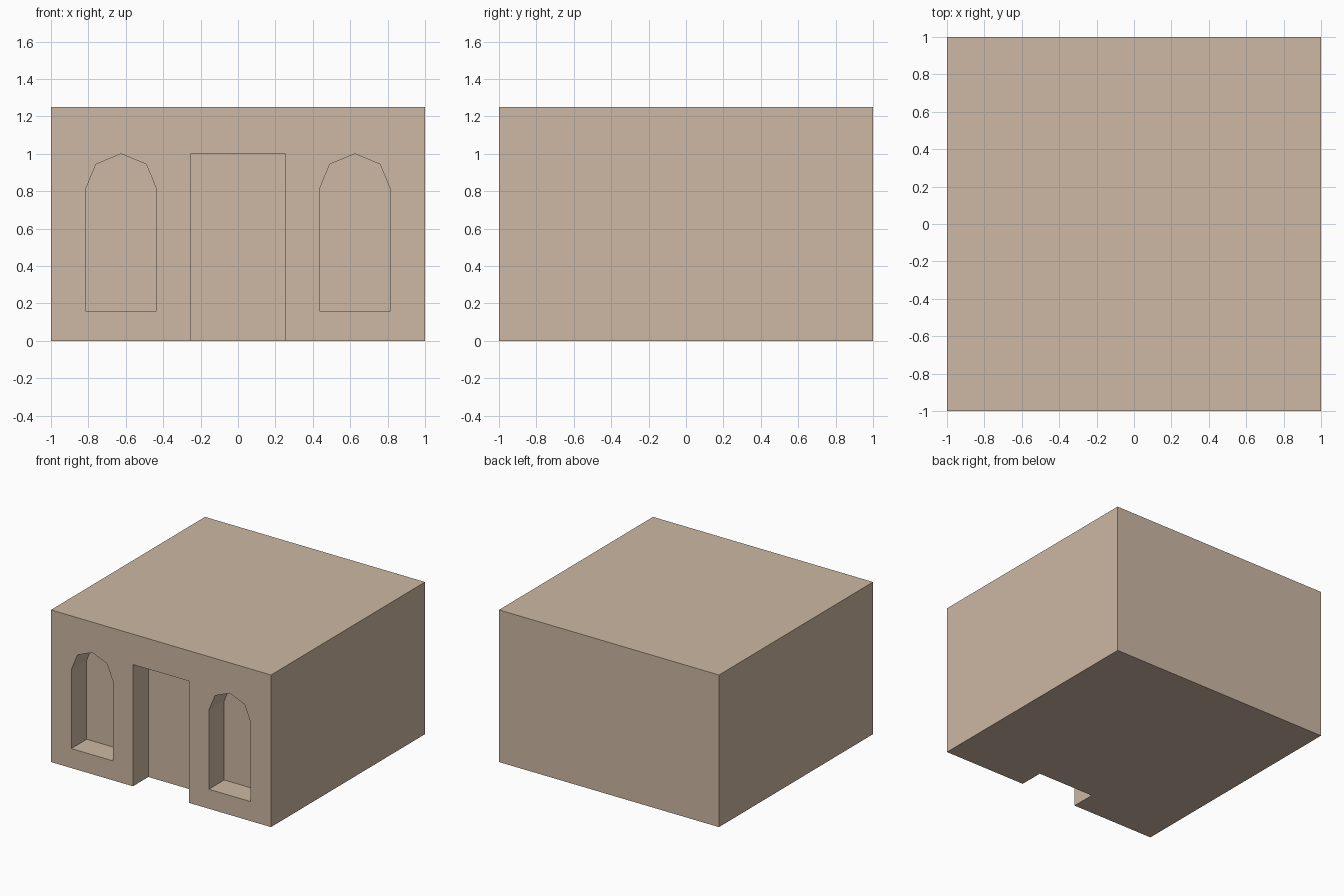
import bpy, bmesh
from math import cos, sin, pi

if "Cube" in bpy.data.objects:
    bpy.data.objects.remove(bpy.data.objects["Cube"])

FRONT, DEPTH = -1.0, 0.2


def prism(name, outline, y0, y1):
    """Extrude an x/z outline along y into a closed solid."""
    bm = bmesh.new()
    face = bm.faces.new([bm.verts.new((x, y0, z)) for x, z in outline])
    ext = bmesh.ops.extrude_face_region(bm, geom=[face])["geom"]
    verts = [v for v in ext if isinstance(v, bmesh.types.BMVert)]
    bmesh.ops.translate(bm, verts=verts, vec=(0, y1 - y0, 0))
    bmesh.ops.recalc_face_normals(bm, faces=bm.faces)
    mesh = bpy.data.meshes.new(name)
    bm.to_mesh(mesh)
    bm.free()
    obj = bpy.data.objects.new(name, mesh)
    bpy.context.collection.objects.link(obj)
    return obj


def rect(half, z0, z1):
    return [(-half, z0), (half, z0), (half, z1), (-half, z1)]


def arch(cx, half, sill, spring):
    # Straight jambs topped by half an octagon
    top = [(cx + half * cos(i * pi / 4), spring + half * sin(i * pi / 4)) for i in range(5)]
    return [(cx - half, sill), (cx + half, sill)] + top


# Main block
building = prism("building", rect(1.0, 0, 1.25), FRONT, 1.0)
stone = bpy.data.materials.new("sandstone")
stone.diffuse_color = (0.61, 0.48, 0.37, 1)
stone.use_nodes = True
stone.node_tree.nodes["Principled BSDF"].inputs["Base Color"].default_value = stone.diffuse_color
building.data.materials.append(stone)

# Doorway and two arched window recesses
recesses = {
    "doorway_cutter": rect(0.255, -0.1, 1.0),
    "left_window_cutter": arch(-0.625, 0.19, 0.16, 0.81),
    "right_window_cutter": arch(0.625, 0.19, 0.16, 0.81),
}
for name, outline in recesses.items():
    cutter = prism(name, outline, FRONT - 0.1, FRONT + DEPTH)
    cutter.data.materials.append(stone)
    cutter.hide_render = True
    cutter.display_type = 'WIRE'
    mod = building.modifiers.new(name, 'BOOLEAN')
    mod.operation = 'DIFFERENCE'
    mod.solver = 'EXACT'
    mod.object = cutter
